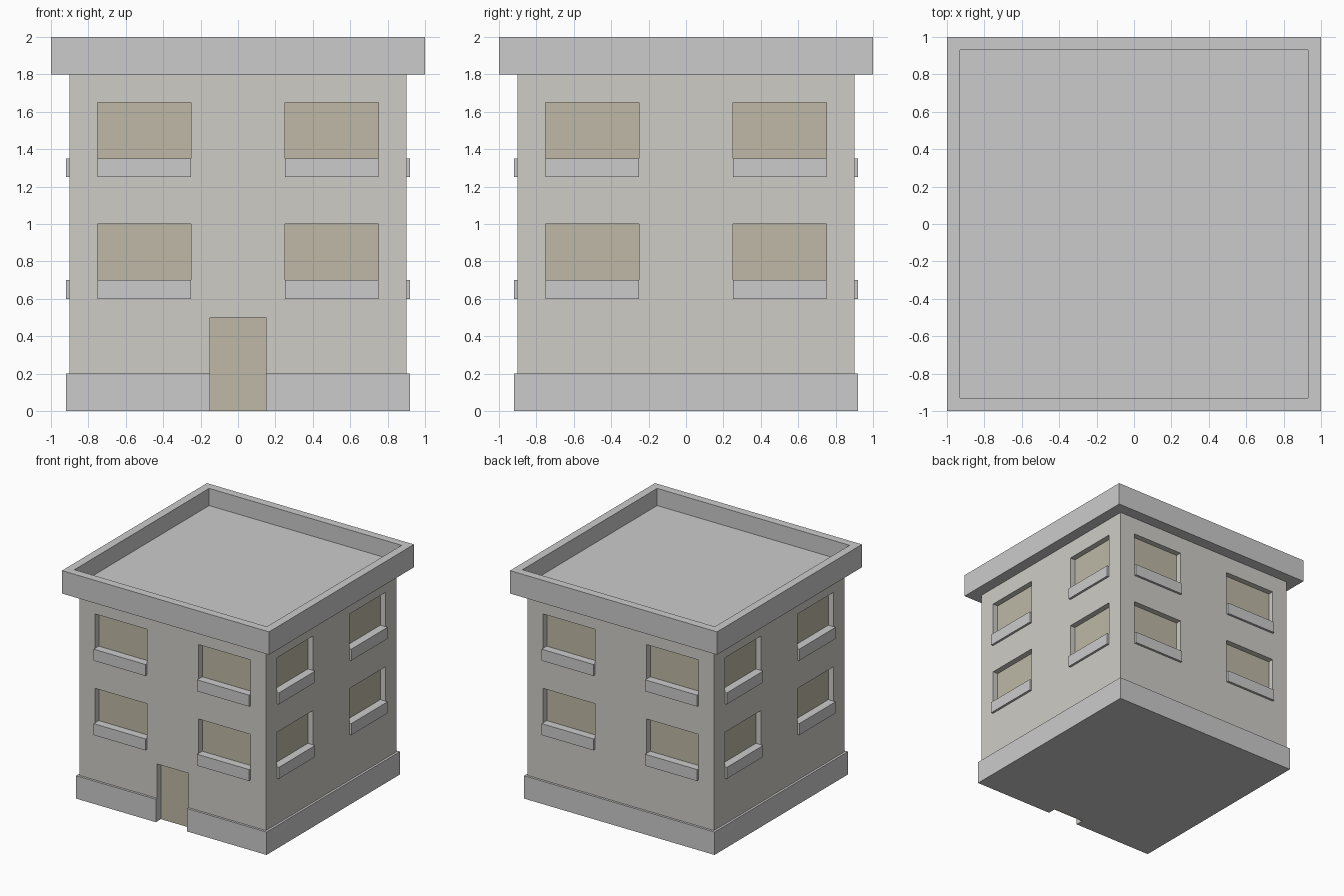
import bpy, bmesh
from math import pi
from mathutils import Matrix, Vector

if "Cube" in bpy.data.objects:
    bpy.data.objects.remove(bpy.data.objects["Cube"])


def material(name, rgb):
    m = bpy.data.materials.new(name)
    m.diffuse_color = (*rgb, 1)
    m.use_nodes = True
    m.node_tree.nodes["Principled BSDF"].inputs["Base Color"].default_value = m.diffuse_color
    return m


def add_box(bm, lo, hi, turn=0):
    """Box from corner to corner, rotated by quarter turns about z."""
    lo, hi = Vector(lo), Vector(hi)
    mat = (Matrix.Rotation(turn * pi / 2, 4, 'Z')
           @ Matrix.Translation((lo + hi) / 2)
           @ Matrix.Diagonal((*(hi - lo), 1)))
    return bmesh.ops.create_cube(bm, size=1, matrix=mat)


def boxes(name, specs, mat=None):
    bm = bmesh.new()
    for spec in specs:
        add_box(bm, *spec)
    me = bpy.data.meshes.new(name)
    bm.to_mesh(me)
    bm.free()
    ob = bpy.data.objects.new(name, me)
    bpy.context.collection.objects.link(ob)
    if mat:
        me.materials.append(mat)
    return ob


def cut(ob, cutter):
    mod = ob.modifiers.new("openings", 'BOOLEAN')
    mod.operation = 'DIFFERENCE'
    mod.solver = 'EXACT'
    mod.object = cutter
    bpy.context.view_layer.objects.active = ob
    bpy.ops.object.modifier_apply(modifier=mod.name)


wall_mat = material("wall", (0.62, 0.607, 0.565))
pane_mat = material("pane", (0.517, 0.485, 0.38))

WALL, TRIM, GLASS, BACK = 0.9, 0.92, 0.85, 0.83

# Window layout: two per storey on each of the four sides
slots = [(x, z, t) for t in range(4) for z in (0.7, 1.35) for x in (-0.75, 0.25)]

# Openings, cut a little deeper than the panes that fill them
openings = [((x, -1.1, z - 0.05), (x + 0.5, -BACK, z + 0.3), t) for x, z, t in slots]
openings.append(((-0.15, -1.1, -0.1), (0.15, -BACK, 0.5)))
cutter = boxes("opening_cutter", openings)
cutter.hide_render = True

# Walls and plinth with openings
walls = boxes("walls", [((-WALL, -WALL, 0.2), (WALL, WALL, 1.8))], wall_mat)
plinth = boxes("plinth", [((-TRIM, -TRIM, 0), (TRIM, TRIM, 0.2))])
cut(walls, cutter)
cut(plinth, cutter)
bpy.data.objects.remove(cutter)

# Recessed panes, door and projecting sills
boxes("window_panes", [((x, -GLASS, z - 0.05), (x + 0.5, -BACK, z + 0.3), t)
                       for x, z, t in slots], pane_mat)
boxes("door", [((-0.15, -GLASS, 0), (0.15, -BACK, 0.5))], pane_mat)
boxes("window_sills", [((x, -TRIM, z - 0.1), (x + 0.5, -BACK, z), t)
                       for x, z, t in slots])

# Flat roof with raised parapet
roof = boxes("roof_parapet", [((-1, -1, 1.8), (1, 1, 2))])
bm = bmesh.new()
bm.from_mesh(roof.data)
bm.normal_update()
top = [f for f in bm.faces if f.normal.z > 0.9]
bmesh.ops.inset_region(bm, faces=top, thickness=0.1)
ext = bmesh.ops.extrude_discrete_faces(bm, faces=top)
bmesh.ops.translate(bm, verts=ext["faces"][0].verts[:], vec=(0, 0, -0.15))
bmesh.ops.recalc_face_normals(bm, faces=bm.faces[:])
bm.to_mesh(roof.data)
bm.free()
